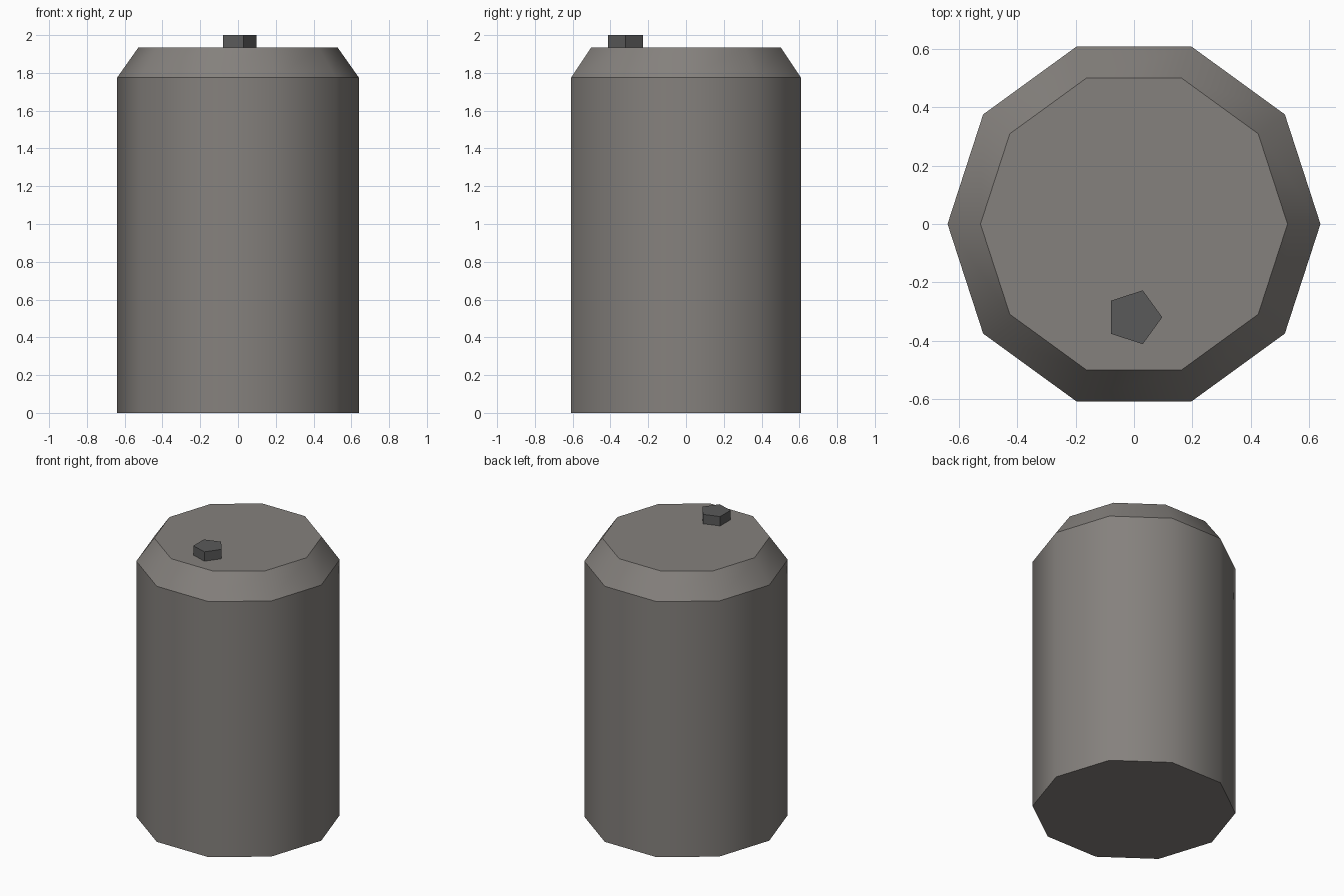
import bpy, bmesh, math

if "Cube" in bpy.data.objects:
    bpy.data.objects.remove(bpy.data.objects["Cube"])


def material(name, color):
    m = bpy.data.materials.new(name)
    m.diffuse_color = (*color, 1)
    m.use_nodes = True
    m.node_tree.nodes["Principled BSDF"].inputs["Base Color"].default_value = m.diffuse_color
    return m


def lathe(name, sides, rings, centre, mat, smooth):
    """Closed prism from (radius, z) rings; smooth rounds the wall but keeps rims sharp."""
    bm = bmesh.new()
    loops = []
    for r, z in rings:
        loops.append([bm.verts.new((r * math.cos(math.tau * i / sides),
                                    r * math.sin(math.tau * i / sides), z))
                      for i in range(sides)])
    for low, high in zip(loops, loops[1:]):
        for i in range(sides):
            j = (i + 1) % sides
            bm.faces.new((low[i], low[j], high[j], high[i])).smooth = smooth
    bm.faces.new(loops[0][::-1])
    bm.faces.new(loops[-1])
    for e in bm.edges:
        if abs(e.verts[0].co.z - e.verts[1].co.z) < 1e-5:
            e.smooth = False
    mesh = bpy.data.meshes.new(name)
    bm.to_mesh(mesh)
    bm.free()
    mesh.materials.append(mat)
    ob = bpy.data.objects.new(name, mesh)
    ob.location = (*centre, 0)
    bpy.context.collection.objects.link(ob)
    return ob


grey = material("warm grey metal", (0.235, 0.220, 0.206))
dark = material("dark grey", (0.102, 0.102, 0.102))

# Ten-sided drum with a sloped shoulder
lathe("barrel_body", 10, [(0.64, 0), (0.64, 1.775), (0.527, 1.935)], (0, 0), grey, True)
# Five-sided filler cap near the front of the lid
lathe("filler_cap", 5, [(0.097, 1.935), (0.097, 2.0)], (0, -0.32), dark, False)
